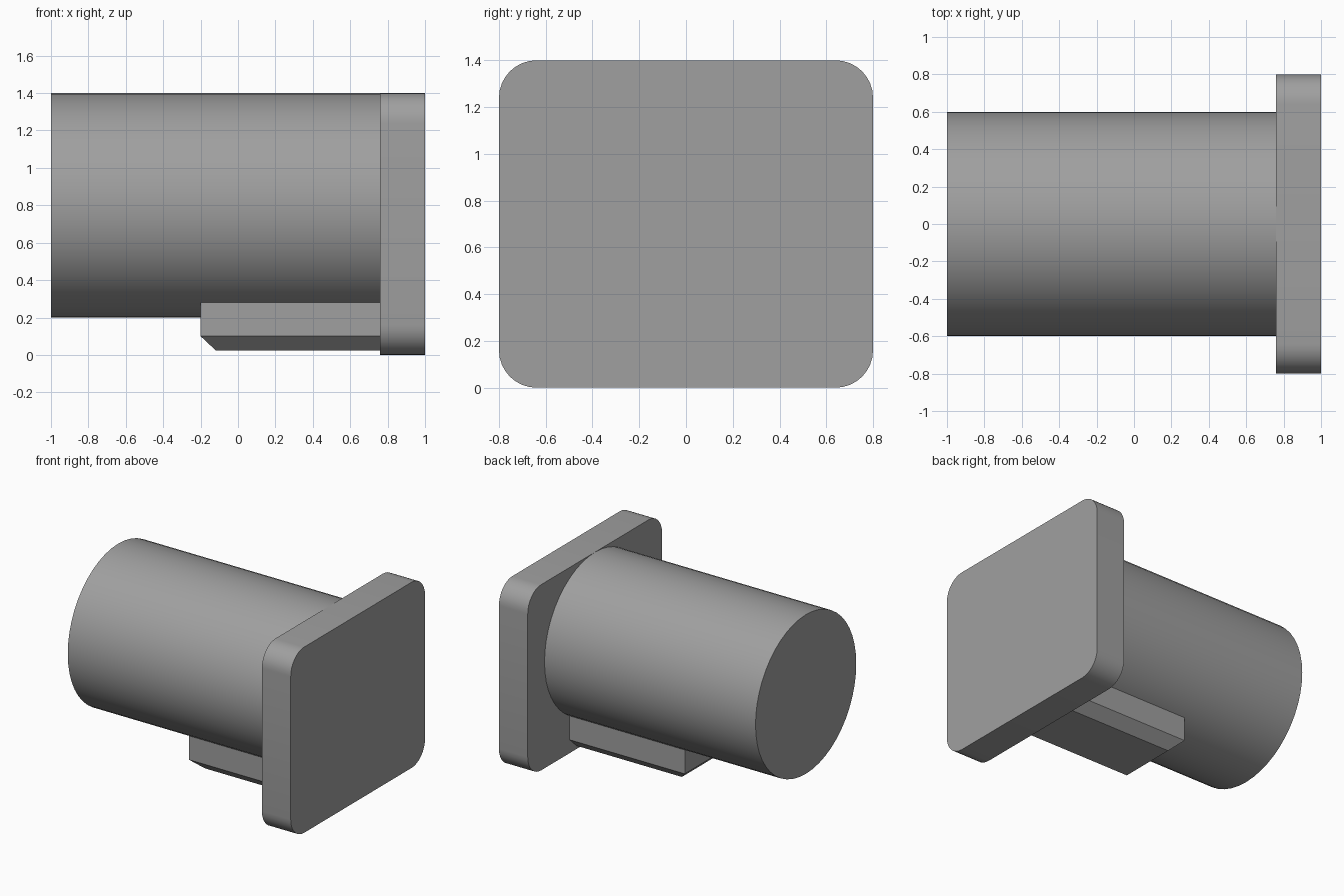
import bpy, bmesh, math

if "Cube" in bpy.data.objects:
    bpy.data.objects.remove(bpy.data.objects["Cube"])

grey = bpy.data.materials.new("plain grey")
grey.diffuse_color = (0.35, 0.35, 0.35, 1)
grey.use_nodes = True
grey.node_tree.nodes["Principled BSDF"].inputs["Base Color"].default_value = grey.diffuse_color


def finish(bm, name, smooth=True):
    """Turn a bmesh into a named grey object."""
    bmesh.ops.recalc_face_normals(bm, faces=bm.faces)
    mesh = bpy.data.meshes.new(name)
    bm.to_mesh(mesh)
    bm.free()
    mesh.materials.append(grey)
    obj = bpy.data.objects.new(name, mesh)
    bpy.context.collection.objects.link(obj)
    if smooth:
        bpy.ops.object.select_all(action='DESELECT')
        obj.select_set(True)
        bpy.context.view_layer.objects.active = obj
        bpy.ops.object.shade_smooth_by_angle(angle=math.radians(30))
    return obj


def extrude_x(name, profile, x0, x1):
    """Solid from a closed (y, z) profile between two x positions."""
    bm = bmesh.new()
    a = [bm.verts.new((x0, y, z)) for y, z in profile]
    b = [bm.verts.new((x1, y, z)) for y, z in profile]
    bm.faces.new(a)
    bm.faces.new(b)
    n = len(profile)
    for i in range(n):
        j = (i + 1) % n
        bm.faces.new((a[i], a[j], b[j], b[i]))
    return finish(bm, name)


def arc(cy, cz, r, start, sweep, steps):
    return [(cy + r * math.cos(math.radians(start + sweep * i / steps)),
             cz + r * math.sin(math.radians(start + sweep * i / steps)))
            for i in range(steps + 1)]


# Round barrel, closed at both ends
extrude_x("barrel", arc(0, 0.8, 0.6, 0, 360, 48)[:-1], -1.0, 0.76)

# Rounded end plate
R = 0.16
corners = [(0.8 - R, 1.4 - R), (R - 0.8, 1.4 - R), (R - 0.8, R), (0.8 - R, R)]
outline = [p for k, (y, z) in enumerate(corners) for p in arc(y, z, R, 90 * k, 90, 8)]
extrude_x("end_plate", outline, 0.76, 1.0)

# Support block under the barrel, chamfered along its three free bottom edges
C = 0.08
bm = bmesh.new()
rings = []
for inset, z in ((C, 0.025), (0, 0.1), (0, 0.4)):
    x0, y = -0.2 + inset, 0.3 - inset
    rings.append([bm.verts.new(p) for p in
                  ((x0, -y, z), (0.76, -y, z), (0.76, y, z), (x0, y, z))])
bm.faces.new(rings[0])
bm.faces.new(rings[-1])
for low, high in zip(rings, rings[1:]):
    for i in range(4):
        j = (i + 1) % 4
        bm.faces.new((low[i], low[j], high[j], high[i]))
finish(bm, "support_block", smooth=False)
